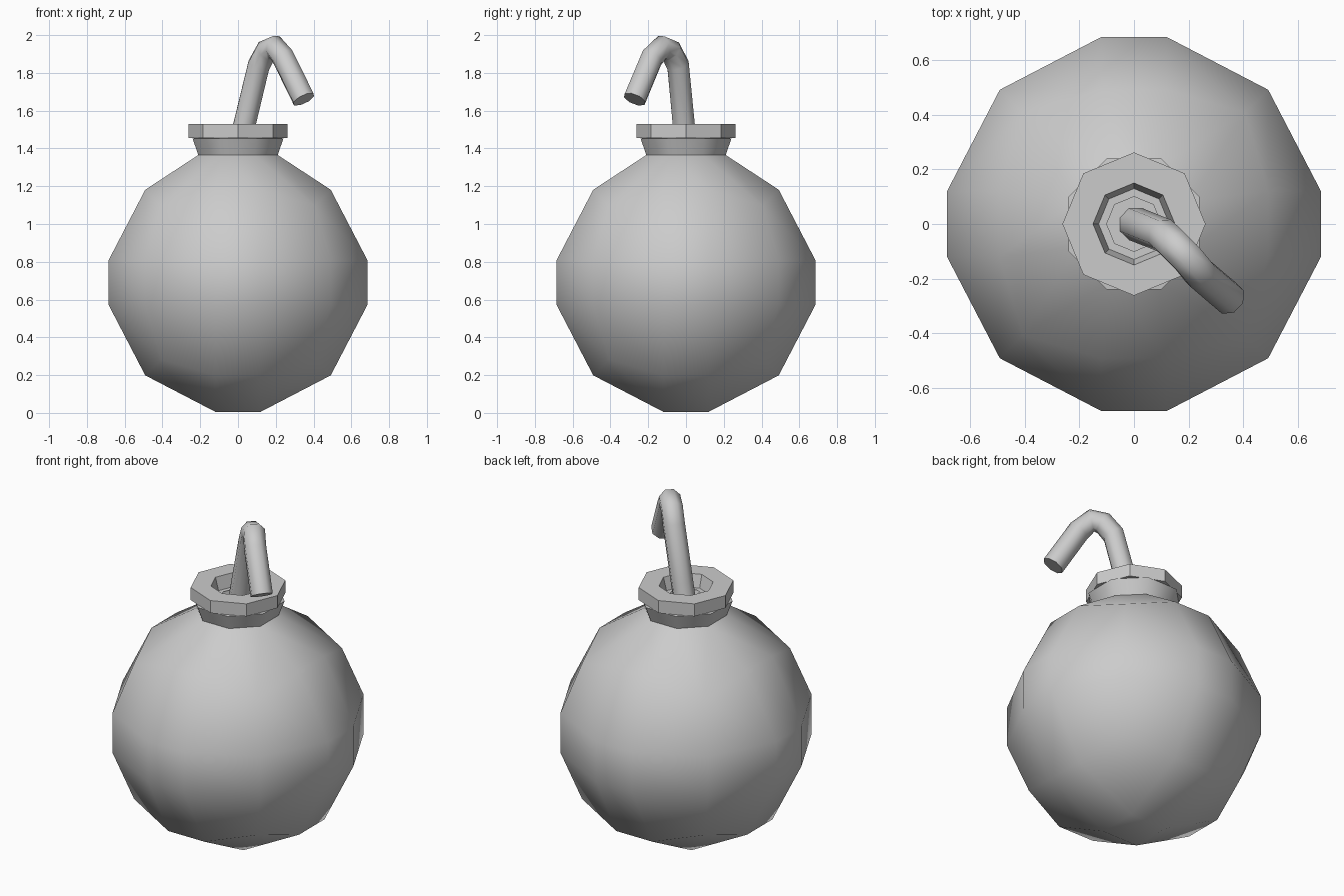
import bpy, bmesh, math
from mathutils import Vector

if "Cube" in bpy.data.objects:
    bpy.data.objects.remove(bpy.data.objects["Cube"])

def finish(name, bm, angle):
    bmesh.ops.recalc_face_normals(bm, faces=bm.faces)
    me = bpy.data.meshes.new(name)
    bm.to_mesh(me)
    bm.free()
    ob = bpy.data.objects.new(name, me)
    bpy.context.collection.objects.link(ob)
    smooth(ob, angle)
    return ob

def smooth(ob, angle):
    bpy.ops.object.select_all(action='DESELECT')
    ob.select_set(True)
    bpy.context.view_layer.objects.active = ob
    bpy.ops.object.shade_smooth_by_angle(angle=math.radians(angle))

def ring(bm, r, z, turn=0.0, n=8):
    return [bm.verts.new((r * math.cos(2 * math.pi * i / n + turn),
                          r * math.sin(2 * math.pi * i / n + turn), z)) for i in range(n)]

def bridge(bm, a, b):
    n = len(a)
    for i in range(n):
        j = (i + 1) % n
        bm.faces.new((a[i], a[j], b[j], b[i]))

# Round body: cube with a 3x3 grid per side, pushed out to a sphere
R, CZ = 0.705, 0.69
bm = bmesh.new()
bmesh.ops.create_cube(bm, size=2)
bmesh.ops.subdivide_edges(bm, edges=bm.edges[:], cuts=2, use_grid_fill=True)
for v in bm.verts:
    full = sum(abs(c) > 0.9 for c in v.co)
    t = {1: 0.175, 2: 0.245, 3: 1}[full]
    p = Vector([c if abs(c) > 0.9 else math.copysign(t, c) for c in v.co])
    v.co = p.normalized() * R + Vector((0, 0, CZ))

# Open the top and join its rim to the eight-sided flaring neck
top = [v for v in bm.verts if v.co.z > 1.3 and max(abs(v.co.x), abs(v.co.y)) < 0.2]
bmesh.ops.delete(bm, geom=top, context='VERTS')
rim = [v for v in bm.verts if v.is_boundary]
rim.sort(key=lambda v: math.atan2(v.co.y, v.co.x) % (2 * math.pi))
T = math.radians(22.5)
neck = ring(bm, 0.228, 1.365, T)
lip = ring(bm, 0.26, 1.453, T)
inner = ring(bm, 0.2, 1.46, T)
bridge(bm, neck, lip)
bridge(bm, lip, inner)
for q in range(4):
    e1, corner, e2, e3 = [rim[(3 * q + k) % 12] for k in range(4)]
    n1, n2, n3 = [neck[(2 * q + k) % 8] for k in range(3)]
    for f in ((n1, e1, corner), (n1, corner, n2), (n2, corner, e2), (n2, e2, e3, n3)):
        bm.faces.new(f)
finish("bomb_body", bm, 50)

# Octagonal collar with a recessed hole
bm = bmesh.new()
loops = [ring(bm, r, z) for r, z in
         ((0.1, 1.455), (0.262, 1.455), (0.262, 1.53), (0.15, 1.53), (0.12, 1.42))]
for a, b in zip(loops, loops[1:]):
    bridge(bm, a, b)
bm.faces.new(loops[-1])
finish("collar", bm, 30)

# Bent fuse
path = [(0.005, 0, 1.41), (0.035, -0.012, 1.53), (0.11, -0.042, 1.84),
        (0.15, -0.08, 1.915), (0.195, -0.125, 1.937), (0.24, -0.18, 1.88), (0.348, -0.272, 1.66)]
cu = bpy.data.curves.new("fuse", 'CURVE')
cu.dimensions = '3D'
cu.bevel_depth = 0.063
cu.bevel_resolution = 2
cu.use_fill_caps = True
sp = cu.splines.new('POLY')
sp.points.add(len(path) - 1)
for pt, co in zip(sp.points, path):
    pt.co = (*co, 1)
fuse = bpy.data.objects.new("fuse", cu)
bpy.context.collection.objects.link(fuse)
bpy.ops.object.select_all(action='DESELECT')
fuse.select_set(True)
bpy.context.view_layer.objects.active = fuse
bpy.ops.object.convert(target='MESH')
smooth(bpy.context.object, 60)
